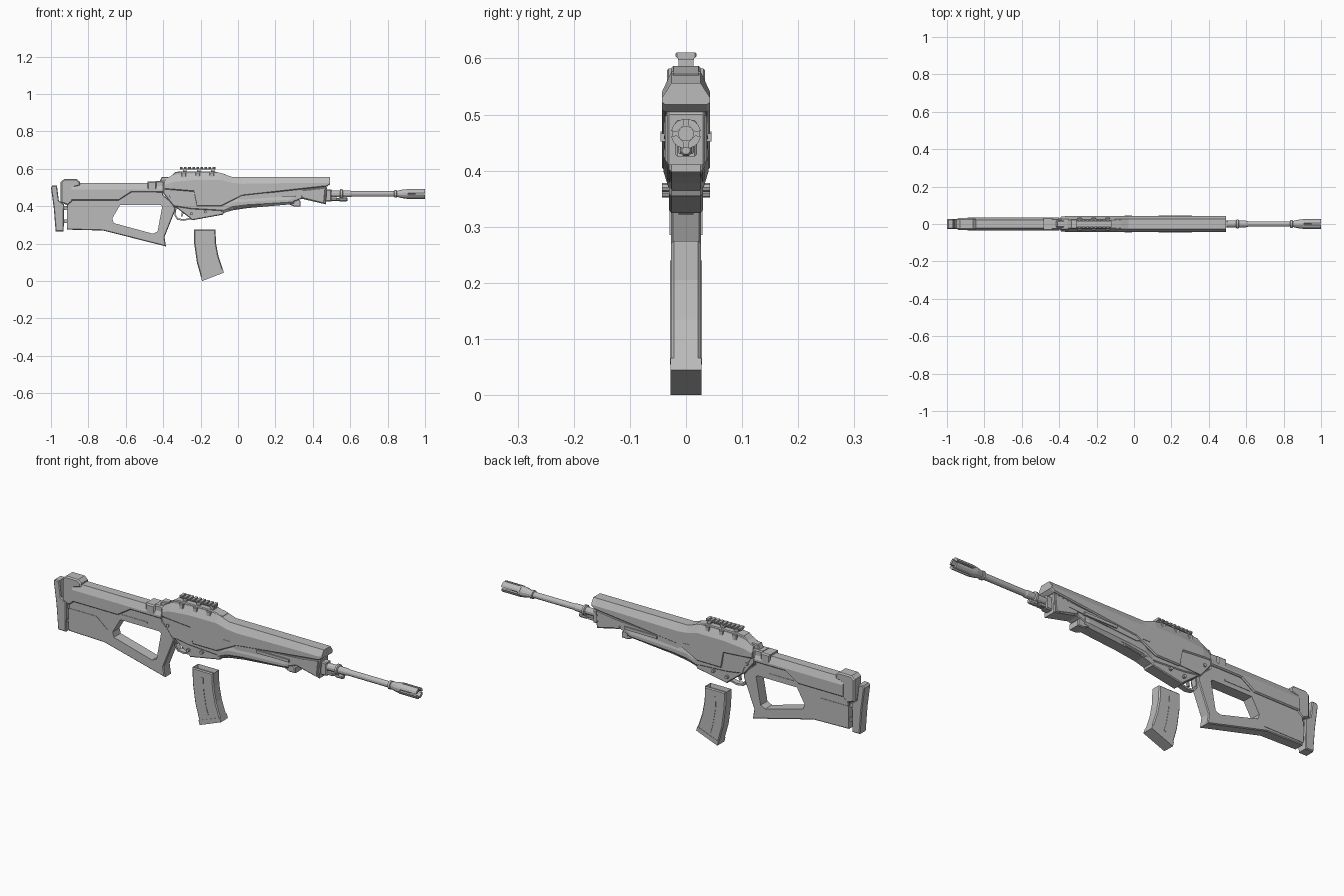
import bpy, bmesh, math
from mathutils import Vector

grey = bpy.data.materials.new("gunmetal_grey")
grey.diffuse_color = (0.5, 0.5, 0.5, 1)


def finish(name, bm):
    bmesh.ops.recalc_face_normals(bm, faces=bm.faces)
    me = bpy.data.meshes.new(name)
    bm.to_mesh(me)
    bm.free()
    me.materials.append(grey)
    ob = bpy.data.objects.new(name, me)
    bpy.context.collection.objects.link(ob)
    return ob


def slab(name, pts, w, chamfer=0, hollow=False):
    """Side profile (x, z) extruded symmetrically to y = +-w."""
    bm = bmesh.new()
    a = [bm.verts.new((x, -w, z)) for x, z in pts]
    b = [bm.verts.new((x, w, z)) for x, z in pts]
    bm.faces.new(a)
    bm.faces.new(b)
    for i in range(len(pts)):
        j = (i + 1) % len(pts)
        bm.faces.new((a[i], a[j], b[j], b[i]))
    bmesh.ops.recalc_face_normals(bm, faces=bm.faces)
    if chamfer:
        rim = [e for e in bm.edges if abs(e.verts[0].co.y - e.verts[1].co.y) < 1e-6]
        bmesh.ops.bevel(bm, geom=rim, offset=chamfer, segments=1, affect='EDGES')
    if hollow:
        bm.normal_update()
        top = [f for f in bm.faces if f.normal.z > 0.95]
        bmesh.ops.inset_region(bm, faces=top, thickness=0.005, depth=0)
        for v in {v for f in top for v in f.verts}:
            v.co.z -= 0.02
    return finish(name, bm)


def box(name, x0, x1, z0, z1, w, chamfer=0):
    return slab(name, [(x0, z0), (x1, z0), (x1, z1), (x0, z1)], w, chamfer)


def loft(name, stations):
    """Eight-sided sections: x, bottom, lower side, upper side, top, half widths."""
    bm = bmesh.new()
    rings = []
    for x, zb, zl, zs, zt, wb, wm, wt in stations:
        half = [(wb, zb), (wm, zl), (wm, zs), (wt, zt)]
        sec = half + [(-y, z) for y, z in reversed(half)]
        rings.append([bm.verts.new((x, y, z)) for y, z in sec])
    for r, s in zip(rings, rings[1:]):
        for i in range(8):
            j = (i + 1) % 8
            bm.faces.new((r[i], r[j], s[j], s[i]))
    bm.faces.new(rings[0])
    bm.faces.new(rings[-1])
    return finish(name, bm)


def lathe(name, prof, z, n=12):
    """Turned part along x from (x, radius) pairs."""
    bm = bmesh.new()
    rings = [[bm.verts.new((x, r * math.cos((k + .5) * math.tau / n), z + r * math.sin((k + .5) * math.tau / n)))
              for k in range(n)] for x, r in prof]
    for r, s in zip(rings, rings[1:]):
        for i in range(n):
            j = (i + 1) % n
            bm.faces.new((r[i], r[j], s[j], s[i]))
    bm.faces.new(rings[0])
    bm.faces.new(rings[-1])
    return finish(name, bm)


def pin(name, x, z, r, w):
    return slab(name, [(x + r * math.cos(k * math.tau / 8), z + r * math.sin(k * math.tau / 8)) for k in range(8)], w)


# butt pad and its adjusting rods
slab("butt_pad", [(-1, .50), (-.993, .51), (-.968, .51), (-.958, .43), (-.93, .41), (-.932, .265),
                  (-.975, .265), (-.985, .39)], .026, .004)
box("pad_link", -.95, -.90, .38, .40, .014)
box("pad_link_low", -.95, -.90, .31, .33, .014)

# stock with thumbhole
stock = slab("stock", [(-.915, .275), (-.72, .27), (-.385, .185), (-.393, .235), (-.335, .38), (-.34, .41),
                       (-.40, .46), (-.40, .50), (-.915, .50)], .027, .004)
cutter = slab("thumbhole_cutter", [(-.672, .335), (-.665, .31), (-.455, .253), (-.43, .265), (-.405, .40),
                                   (-.415, .407), (-.63, .407)], .1)
mod = stock.modifiers.new("thumbhole", 'BOOLEAN')
mod.object = cutter
mod.solver = 'EXACT'
bpy.context.view_layer.objects.active = stock
bpy.ops.object.modifier_apply(modifier=mod.name)
bpy.data.objects.remove(cutter)
loft("cheek_rest", [(-.89, .43, .435, .49, .523, .03, .036, .022), (-.64, .43, .435, .49, .523, .03, .036, .022),
                    (-.57, .475, .48, .49, .523, .03, .036, .022), (-.40, .475, .48, .49, .523, .03, .036, .022)])
slab("stock_end_cap", [(-.948, .42), (-.91, .405), (-.88, .43), (-.88, .50), (-.845, .51), (-.845, .53),
                       (-.862, .545), (-.93, .545), (-.948, .53)], .031, .006)
slab("stock_lower_panel", [(-.915, .39), (-.76, .39), (-.70, .34), (-.70, .285), (-.915, .285)], .029)
box("stock_slot", -.62, -.48, .428, .436, .029)

# rear collars between stock and receiver
box("rear_collar", -.485, -.435, .475, .532, .036, .006)
box("rear_bridge", -.44, -.38, .47, .535, .028, .005)
slab("rear_sight_block", [(-.42, .53), (-.37, .53), (-.375, .557), (-.408, .557)], .018, .004)

# lower receiver, magazine well and side panels
slab("lower_receiver", [(-.40, .53), (-.40, .47), (-.345, .40), (-.25, .385), (-.08, .375), (.30, .425),
                        (.34, .44), (.47, .41), (.475, .50), (.45, .53)], .034, .004)
slab("magazine_well", [(-.34, .40), (-.255, .335), (-.245, .325), (-.08, .355), (-.07, .375), (-.09, .43),
                       (-.30, .43)], .03, .004)
slab("receiver_panel", [(-.385, .49), (-.235, .478), (-.225, .405), (-.335, .40), (-.345, .43)], .038)
slab("front_panel", [(.34, .445), (.46, .415), (.468, .50), (.34, .485)], .037, .003)
for i, (x, z) in enumerate([(-.36, .455), (-.25, .36), (-.175, .37), (-.10, .45)]):
    pin("receiver_pin_%d" % i, x, z, .008, .0425)

# upper shroud with chamfered top
S = .043
loft("upper_shroud", [
    (-.39, .49, .495, .515, .545, .037, .039, .026), (-.35, .487, .492, .53, .567, .037, S, .026),
    (-.235, .478, .483, .54, .577, .037, S, .026), (-.22, .40, .405, .54, .577, .037, S, .026),
    (-.09, .40, .405, .54, .577, .037, S, .026), (-.03, .43, .435, .525, .556, .037, S, .026),
    (.02, .455, .46, .52, .556, .037, S, .026), (.38, .495, .50, .525, .556, .037, S, .026),
    (.475, .505, .51, .525, .556, .037, S, .026), (.492, .518, .522, .53, .556, .037, S, .026)])
slab("side_rail", [(-.01, .445), (.02, .462), (.39, .487), (.39, .462), (.02, .435)], .039)
box("side_slide", 0.13, .31, .452, .466, .045)
box("charging_handle", -.05, -.01, .452, .47, .045)

# handguard
loft("handguard", [
    (-.09, .36, .372, .385, .39, .025, .032, .03), (-.03, .378, .398, .42, .44, .026, .04, .034),
    (.05, .39, .408, .425, .445, .026, .04, .034), (.28, .41, .422, .435, .455, .026, .04, .034),
    (.30, .41, .425, .44, .46, .026, .036, .034)])
slab("handguard_stop", [(.27, .412), (.30, .398), (.335, .398), (.335, .425), (.31, .45), (.27, .45)], .03, .004)

# top mount and rail
slab("mount_base", [(-.36, .56), (-.335, .583), (-.30, .587), (-.13, .587), (-.07, .572), (-.07, .56)], .026, .004)
for i, x in enumerate((-.29, -.215, -.14)):
    box("mount_clamp_%d" % i, x - .012, x + .012, .545, .582, .034, .003)
    box("rail_post_%d" % i, x - .01 + .005, x + .015, .58, .602, .013)
box("rail_base", -.31, -.12, .597, .603, .014)
for i in range(9):
    x = -.31 + i * .0218
    box("rail_tooth_%d" % i, x, x + .014, .601, .611, .019, .003)

# trigger and guard: bent strip
path = [(-.335, .40), (-.34, .35), (-.325, .327), (-.29, .322), (-.24, .332)]
mid = Vector((-.28, .0, .42))
inner = []
for x, z in path:
    d = (mid - Vector((x, 0, z))).normalized() * .009
    inner.append((x + d.x, z + d.z))
slab("trigger_guard", path + inner[::-1], .013)
slab("trigger", [(-.31, .40), (-.285, .40), (-.288, .375), (-.297, .345), (-.305, .345), (-.299, .375)], .006)

# barrel, gas tube and front clamp
B = .466
lathe("barrel", [(.44, .018), (.60, .018), (.61, .015), (.85, .015)], B)
lathe("barrel_ring", [(.545, .02), (.548, .026), (.558, .026), (.561, .02)], B)
lathe("gas_tube", [(.44, .009), (.54, .009), (.543, .012), (.58, .012), (.585, .008)], .437, 8)
box("tube_clamp", .543, .561, .43, .466, .01)
box("front_block", .46, .50, .425, .49, .02, .005)
box("front_lug", .48, .53, .43, .446, .014, .003)

# muzzle brake: tapered sleeve, core and four prongs
lathe("muzzle_sleeve", [(.835, .018), (.837, .021), (.848, .021), (.85, .017), (.885, .025), (.91, .026)], B)
lathe("muzzle_core", [(.90, .014), (.95, .014)], B)
for k in range(4):
    bm = bmesh.new()
    mid_a = k * math.tau / 4 + math.tau / 8
    sec = [(r, mid_a + s * t) for r, ss in ((.027, (-1, -.33, .33, 1)), (.017, (1, -1))) for s in ss for t in (.6,)]
    rings = [[bm.verts.new((x, r * math.cos(a), B + r * math.sin(a))) for r, a in sec] for x in (.90, 1.0)]
    n = len(sec)
    for i in range(n):
        j = (i + 1) % n
        bm.faces.new((rings[0][i], rings[0][j], rings[1][j], rings[1][i]))
    for r in rings:
        bm.faces.new(r)
    finish("muzzle_prong_%d" % k, bm)

# detached curved magazine
slab("magazine", [(-.235, .275), (-.234, .20), (-.22, .10), (-.192, 0), (-.075, .045), (-.105, .135),
                  (-.118, .205), (-.12, .275)], .0265, .005, hollow=True)
slab("magazine_rib", [(-.185, .24), (-.182, .18), (-.166, .09), (-.155, .055), (-.143, .06), (-.156, .10),
                      (-.17, .18), (-.173, .24)], .0285)
slab("magazine_foot", [(-.198, .022), (-.192, 0), (-.075, .045), (-.082, .066)], .028)
